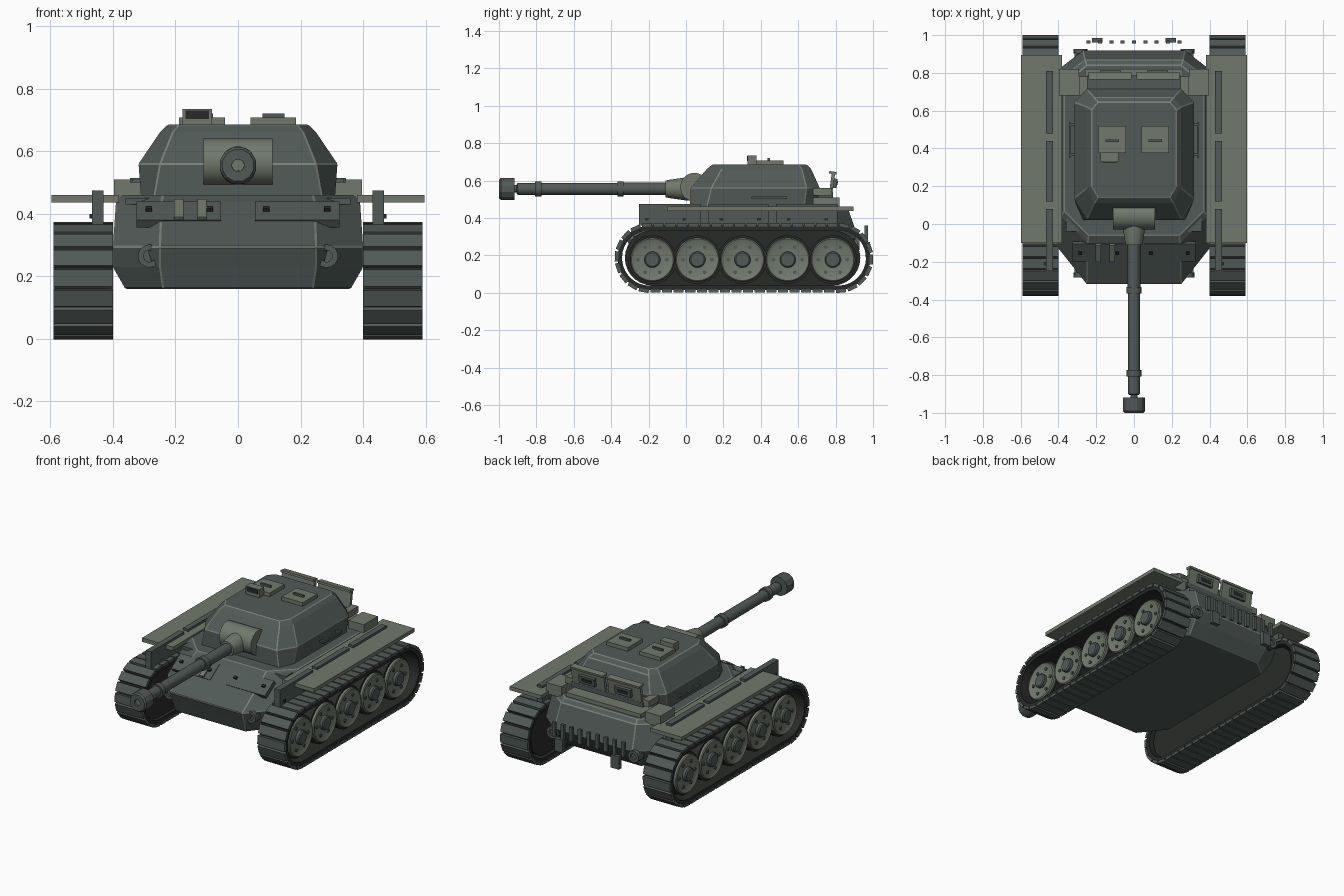
import bpy, bmesh, math
from mathutils import Matrix, Vector

if "Cube" in bpy.data.objects:
    bpy.data.objects.remove(bpy.data.objects["Cube"])

def material(name, c):
    m = bpy.data.materials.new(name)
    m.diffuse_color = (*c, 1)
    m.use_nodes = True
    m.node_tree.nodes["Principled BSDF"].inputs["Base Color"].default_value = m.diffuse_color
    return m

HULL = material("dark grey green", (0.082, 0.102, 0.096))
LIGHT = material("light olive grey", (0.165, 0.19, 0.15))
BLACK = material("track black", (0.022, 0.024, 0.022))
EDGE = material("worn edge", (0.2, 0.225, 0.19))

def finish(name, bm, mat, smooth=False):
    bmesh.ops.recalc_face_normals(bm, faces=bm.faces)
    me = bpy.data.meshes.new(name)
    bm.to_mesh(me)
    bm.free()
    ob = bpy.data.objects.new(name, me)
    bpy.context.collection.objects.link(ob)
    me.materials.append(mat)
    if smooth:
        bpy.ops.object.select_all(action='DESELECT')
        ob.select_set(True)
        bpy.context.view_layer.objects.active = ob
        bpy.ops.object.shade_smooth_by_angle(angle=math.radians(35))
    return ob

def add_box(bm, x, y, z, rot=None):
    """Box from (min, max) pairs, optionally rotated about its centre."""
    c = Vector((sum(x) / 2, sum(y) / 2, sum(z) / 2))
    m = Matrix.Translation(c) @ (rot or Matrix()) @ Matrix.Diagonal(
        (abs(x[1] - x[0]), abs(y[1] - y[0]), abs(z[1] - z[0]), 1))
    bmesh.ops.create_cube(bm, size=1, matrix=m)

def boxes(name, mat, items):
    bm = bmesh.new()
    for it in items:
        add_box(bm, *it)
    return finish(name, bm, mat)

def bridge(bm, rings, cap=True):
    vs = [[bm.verts.new(p) for p in r] for r in rings]
    n = len(vs[0])
    for a, b in zip(vs, vs[1:]):
        for i in range(n):
            bm.faces.new((a[i], a[(i + 1) % n], b[(i + 1) % n], b[i]))
    if cap:
        bm.faces.new(vs[0])
        bm.faces.new(vs[-1])

def turned(bm, centre, profile, axis, n=24):
    """Revolved solid: profile is (distance along axis, radius)."""
    rings = []
    for d, r in profile:
        ring = []
        for i in range(n):
            a = math.tau * (i + 0.5) / n
            u, v = r * math.cos(a), r * math.sin(a)
            ring.append(Vector(centre) + Vector((d, u, v) if axis == 'x' else (u, d, v)))
        rings.append(ring)
    bridge(bm, rings)

def armour(name, levels):
    """Stacked eight-sided sections: z, half width, front, rear, front half, front cut, rear half, rear cut."""
    rings = []
    for z, w, f, r, fw, fc, rw, rc in levels:
        half = [(fw, f), (w, f + fc), (w, r - rc), (rw, r)]
        rings.append([(x, y, z) for x, y in half] + [(-x, y, z) for x, y in half[::-1]])
    bm = bmesh.new()
    bridge(bm, rings)
    ob = finish(name, bm, HULL)
    ob.data.materials.append(EDGE)
    b = ob.modifiers.new("worn edges", 'BEVEL')
    b.width, b.segments, b.material = 0.004, 1, 1
    b.limit_method, b.angle_limit = 'ANGLE', math.radians(20)
    return ob

# Hull and turret bodies
armour("hull", [
    (0.16, 0.36, -0.27, 0.82, 0.24, 0.15, 0.26, 0.08),
    (0.23, 0.40, -0.295, 0.88, 0.25, 0.18, 0.27, 0.10),
    (0.295, 0.40, -0.32, 0.92, 0.25, 0.19, 0.27, 0.10),
    (0.44, 0.39, -0.10, 0.87, 0.245, 0.14, 0.26, 0.10),
    (0.46, 0.37, -0.06, 0.84, 0.24, 0.13, 0.25, 0.10)])
armour("turret", [
    (0.45, 0.31, 0.02, 0.70, 0.27, 0.09, 0.25, 0.07),
    (0.56, 0.318, 0.025, 0.715, 0.25, 0.11, 0.25, 0.07),
    (0.66, 0.25, 0.11, 0.67, 0.21, 0.08, 0.21, 0.05),
    (0.685, 0.225, 0.14, 0.645, 0.19, 0.06, 0.19, 0.04)])

# Gun: mantlet, sleeve, barrel, clamps and muzzle
GZ = 0.555
bm = bmesh.new()
turned(bm, (0, 0.045, 0.565), [(-0.11, 0.076), (0.11, 0.076)], 'x')
add_box(bm, (-0.11, 0.11), (0.03, 0.16), (0.489, 0.62))
finish("mantlet", bm, LIGHT, True)
bm = bmesh.new()
turned(bm, (0, 0, GZ), [(-0.11, 0.045), (-0.085, 0.05), (0.0, 0.062), (0.05, 0.062)], 'y')
finish("gun_sleeve", bm, LIGHT, True)
bm = bmesh.new()
turned(bm, (0, 0, GZ), [(-0.905, 0.024), (-0.9, 0.032), (-0.08, 0.034)], 'y')
turned(bm, (0, 0, GZ), [(-0.93, 0.02), (-0.9, 0.02)], 'y')
finish("barrel", bm, HULL, True)
bm = bmesh.new()
for y in (-0.35, -0.79):
    turned(bm, (0, y, GZ), [(-0.017, 0.041), (0.017, 0.041)], 'y')
finish("barrel_clamps", bm, HULL, True)
bm = bmesh.new()
turned(bm, (0, 0, GZ), [(-0.96, 0.02), (-1.0, 0.02), (-1.0, 0.052), (-0.99, 0.06), (-0.918, 0.06)], 'y', 12)
finish("muzzle", bm, HULL)
bm = bmesh.new()
turned(bm, (0, 0, GZ), [(-0.985, 0.0195), (-0.965, 0.0195)], 'y', 12)
finish("bore", bm, LIGHT)

# Roof hatches, handles and periscope
boxes("roof_hatches", LIGHT, [((s - 0.073, s + 0.073), (0.375, 0.52), (0.68, 0.708)) for s in (-0.115, 0.113)])
boxes("hatch_handles", HULL, [((s - 0.035, s + 0.035), (0.435, 0.448), (0.7, 0.72)) for s in (-0.115, 0.113)])
boxes("periscope", LIGHT, [((-0.178, -0.083), (0.33, 0.378), (0.68, 0.735))])
boxes("periscope_glass", BLACK, [((-0.168, -0.093), (0.326, 0.332), (0.704, 0.73))])

# Turret rear stowage panels with dark slots
tilt = Matrix.Rotation(math.radians(-8), 4, 'X')
boxes("stowage_panels", LIGHT,
      [((s * 0.012, s * 0.24), (0.772, 0.79), (0.53, 0.64), tilt) for s in (-1, 1)] +
      [((s * 0.012, s * 0.24), (0.765, 0.805), (0.635, 0.648), tilt) for s in (-1, 1)])
boxes("panel_boxes", HULL, [((s * 0.07, s * 0.18), (0.785, 0.808), (0.56, 0.61), tilt) for s in (-1, 1)])
boxes("panel_slots", BLACK, [((s * 0.09, s * 0.16), (0.804, 0.811), (0.575, 0.595), tilt) for s in (-1, 1)])
boxes("panel_brackets", LIGHT, [((s * 0.245, s * 0.29), (0.68, 0.78), (0.52, 0.56)) for s in (-1, 1)])
boxes("turret_rear_shelf", HULL, [((-0.25, 0.25), (0.68, 0.785), (0.51, 0.54))])
boxes("turret_rails", HULL, [((s * 0.335, s * 0.345), (0.35, 0.54), (0.5, 0.515)) for s in (-1, 1)] +
      [((s * 0.3, s * 0.342), (y, y + 0.012), (0.5, 0.515)) for s in (-1, 1) for y in (0.36, 0.52)])

# Hull deck furniture
boxes("rear_deck", LIGHT, [((-0.26, 0.26), (0.7, 0.82), (0.45, 0.485))])
boxes("rear_corner_boxes", LIGHT, [((s * 0.29, s * 0.397), (0.68, 0.82), (0.44, 0.51)) for s in (-1, 1)])
slope = Matrix.Rotation(math.atan2(0.145, 0.22), 4, 'X')
boxes("glacis_plates", HULL, [((s * 0.055, s * 0.325), (-0.2, -0.09), (0.385, 0.412), slope) for s in (-1, 1)])
boxes("glacis_fittings", LIGHT,
      [((x, x + 0.03), (-0.205, -0.1), (0.406, 0.42), slope) for x in (-0.205, -0.13)] +
      [((x, x + 0.05), (-0.13, -0.11), (0.412, 0.428), slope) for x in (-0.21, -0.14)])
boxes("glacis_bolts", BLACK, [((x - 0.01, x + 0.01), (-0.16, -0.145), (0.406, 0.422), slope)
                              for x in (-0.285, -0.09, 0.09, 0.285)])
boxes("headlamp_brackets", HULL, [((s * 0.27, s * 0.36), (-0.04, 0.03), (0.43, 0.45)) for s in (-1, 1)])

# Rear slats and hangers
boxes("rear_slats", HULL, [((x - 0.011, x + 0.011), (0.955, 0.972), (0.27, 0.36))
                           for x in [-0.24 + 0.06 * i for i in range(9)]])
boxes("rear_hangers", HULL, [((s * 0.167, s * 0.223), (0.96, 0.985), (0.19, 0.27)) for s in (-1, 1)])

# Tow rings at all four corners
for y, tag in ((-0.27, "front"), (0.915, "rear")):
    bm = bmesh.new()
    for s in (-1, 1):
        rings = []
        for i in range(17):
            a = math.tau * i / 16
            d = Vector((math.cos(a), 0, math.sin(a)))
            rings.append([Vector((s * 0.283, y, 0.265)) + d * (0.028 + u) + Vector((0, v, 0))
                          for u, v in ((-0.009, -0.012), (0.009, -0.012), (0.009, 0.012), (-0.009, 0.012))])
        bridge(bm, rings, cap=False)
        add_box(bm, (s * 0.25, s * 0.315), (y, y - math.copysign(0.05, y)), (0.245, 0.285))
    finish(tag + "_tow_rings", bm, HULL)

# Fenders and upright side plates
boxes("fenders", LIGHT, [((s * 0.38, s * 0.597), (-0.1, 0.895), (0.436, 0.46)) for s in (-1, 1)])
boxes("side_plates", HULL, [((s * 0.43, s * 0.466), y, (0.36, 0.474))
                            for s in (-1, 1) for y in ((-0.25, 0.08), (0.12, 0.44), (0.48, 0.81))])
boxes("plate_pins", BLACK, [((s * 0.462, s * 0.474), (y, y + 0.02), (0.385, 0.4))
                            for s in (-1, 1) for y in (-0.22, -0.02, 0.18, 0.38, 0.54, 0.74)])

# Running gear
R, Y0, Y1, ZC = 0.172, -0.194, 0.814, 0.186

def loop_point(t, r, y0=Y0, y1=Y1):
    """Point and tangent angle on the track loop, t in 0..1."""
    straight, arc = Y1 - Y0, math.pi * R
    d = (t % 1) * 2 * (straight + arc)
    flip = d >= straight + arc
    d -= (straight + arc) * flip
    if d < straight:
        p, a = (y0 + (y1 - y0) * d / straight, ZC - r), 0
    else:
        a = (d - straight) / R
        p = (y1 + r * math.sin(a), ZC - r * math.cos(a))
    if flip:
        p, a = (y0 + y1 - p[0], 2 * ZC - p[1]), a + math.pi
    return p, a

LINKS = 50
wheels = (-0.18, 0.061, 0.302, 0.544, 0.785)
for s, side in ((-1, "left"), (1, "right")):
    # Belt
    bm = bmesh.new()
    rings = []
    for i in range(LINKS * 2 + 1):
        t = i / (LINKS * 2)
        a, b = loop_point(t, R)[0], loop_point(t, R - 0.024)[0]
        rings.append([(s * 0.405, *a), (s * 0.585, *a), (s * 0.585, *b), (s * 0.405, *b)])
    bridge(bm, rings, cap=False)
    bmesh.ops.remove_doubles(bm, verts=bm.verts, dist=1e-5)
    finish(side + "_track_belt", bm, BLACK)
    # Link pads
    bm = bmesh.new()
    for i in range(LINKS):
        (y, z), a = loop_point((i + 0.5) / LINKS, R + 0.005)
        add_box(bm, (s * 0.4, s * 0.59), (y - 0.027, y + 0.027), (z - 0.009, z + 0.009), Matrix.Rotation(a, 4, 'X'))
    finish(side + "_track_pads", bm, HULL)
    # Dark backing behind the wheels
    bm = bmesh.new()
    bridge(bm, [[(s * x, *loop_point(i / 80, 0.147, -0.18, 0.785)[0]) for i in range(80)] for x in (0.425, 0.455)])
    finish(side + "_wheel_backing", bm, BLACK)
    # Road wheels
    tyre, disc, hub, bolt = (bmesh.new() for _ in range(4))
    for y in wheels:
        c = (0, y, 0.177)
        turned(tyre, c, [(s * 0.45, 0.13), (s * 0.545, 0.13)], 'x', 32)
        turned(disc, c, [(s * 0.5, 0.118), (s * 0.56, 0.118), (s * 0.565, 0.112), (s * 0.555, 0.09), (s * 0.555, 0.03)], 'x', 32)
        turned(hub, c, [(s * 0.5, 0.043), (s * 0.572, 0.043), (s * 0.578, 0.036)], 'x', 20)
        for k in range(6):
            a = math.tau * k / 6
            turned(bolt, (0, y + 0.077 * math.cos(a), 0.177 + 0.077 * math.sin(a)), [(s * 0.55, 0.01), (s * 0.562, 0.01)], 'x', 8)
    finish(side + "_tyres", tyre, BLACK, True)
    finish(side + "_wheel_discs", disc, LIGHT, True)
    finish(side + "_wheel_hubs", hub, HULL, True)
    finish(side + "_wheel_bolts", bolt, HULL)
